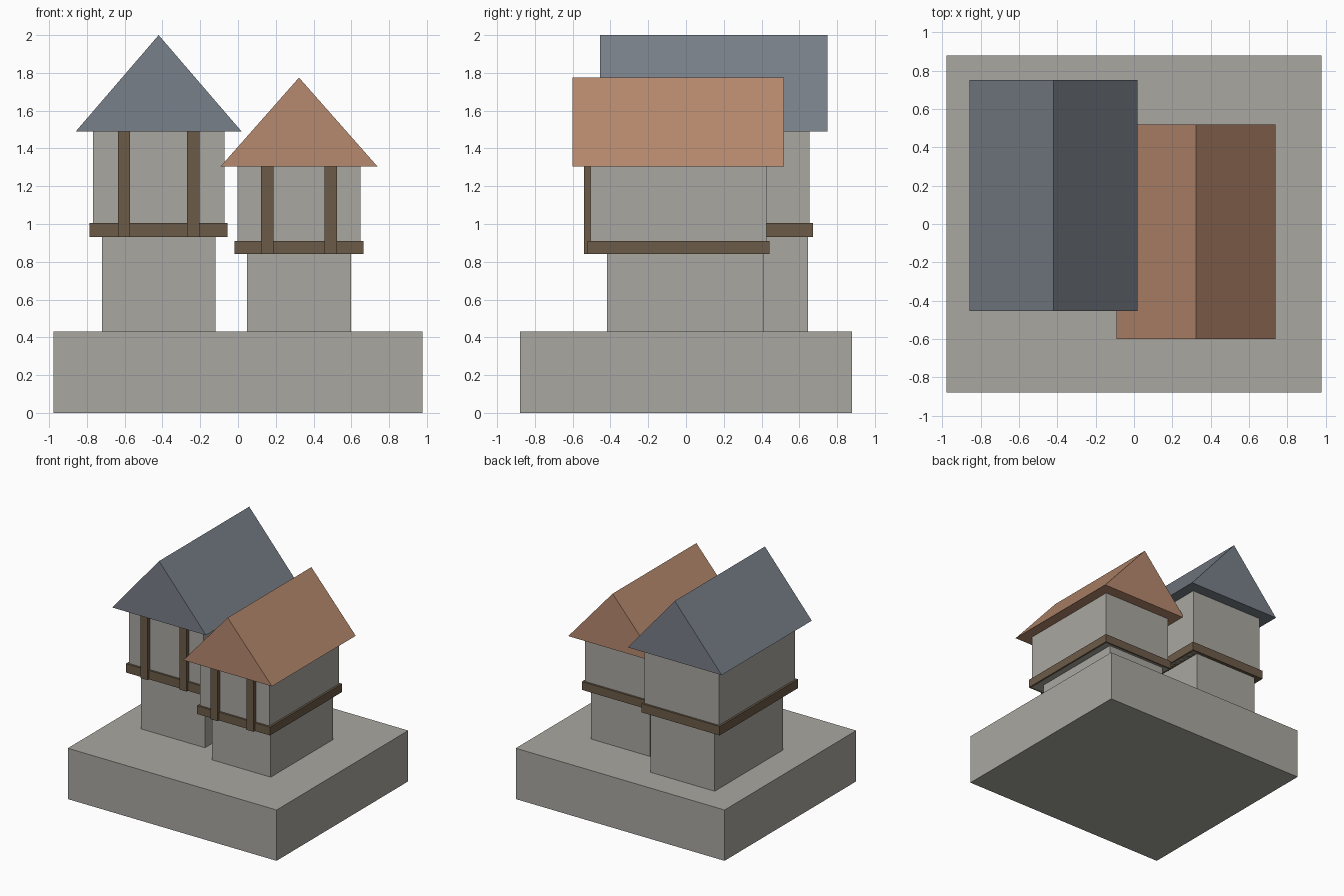
import bpy, bmesh

if "Cube" in bpy.data.objects:
    bpy.data.objects.remove(bpy.data.objects["Cube"])


def material(name, rgb):
    m = bpy.data.materials.new(name)
    m.diffuse_color = (*rgb, 1)
    m.use_nodes = True
    m.node_tree.nodes["Principled BSDF"].inputs["Base Color"].default_value = m.diffuse_color
    return m


STONE = material("stone", (0.40, 0.39, 0.355))
TIMBER = material("timber", (0.15, 0.105, 0.065))
SLATE = material("slate", (0.19, 0.215, 0.25))
TERRACOTTA = material("terracotta", (0.47, 0.25, 0.155))


def prism(name, outline, y0, y1, mat):
    """Extrude an x-z outline from y0 to y1."""
    bm = bmesh.new()
    face = bm.faces.new([bm.verts.new((x, y0, z)) for x, z in outline])
    ext = bmesh.ops.extrude_face_region(bm, geom=[face])
    verts = [v for v in ext["geom"] if isinstance(v, bmesh.types.BMVert)]
    bmesh.ops.translate(bm, verts=verts, vec=(0, y1 - y0, 0))
    bmesh.ops.recalc_face_normals(bm, faces=bm.faces)
    mesh = bpy.data.meshes.new(name)
    bm.to_mesh(mesh)
    bm.free()
    mesh.materials.append(mat)
    obj = bpy.data.objects.new(name, mesh)
    bpy.context.collection.objects.link(obj)


def box(name, cx, half, y0, y1, z0, z1, mat):
    prism(name, [(cx - half, z0), (cx + half, z0), (cx + half, z1), (cx - half, z1)],
          y0, y1, mat)


def house(tag, cx, lower, upper, eave, post_x, z, roof_mat):
    """lower/upper: (half width, front, back); z: ground, beam, floor, eave, ridge."""
    ground, beam, floor, eaves, ridge = z
    hw, front, back = upper
    # walls: narrow ground floor, jettied upper floor
    box(tag + "_lower_wall", cx, *lower, ground, beam, STONE)
    box(tag + "_upper_wall", cx, hw, front, back, beam, eaves, STONE)
    # timber band round the jetty and the front posts
    box(tag + "_jetty_beam", cx, hw + 0.017, front - 0.017, back + 0.017, beam, floor, TIMBER)
    for side, name in ((-1, "_left_post"), (1, "_right_post")):
        box(tag + name, cx + side * post_x, 0.032, front - 0.035, front + 0.01,
            beam, eaves, TIMBER)
    # gabled roof
    prism(tag + "_roof", [(cx - hw - eave, eaves), (cx + hw + eave, eaves), (cx, ridge)],
          front - 0.095, back + 0.095, roof_mat)


# plinth
box("plinth", 0, 0.977, -0.88, 0.88, 0, 0.43, STONE)

house("tall_house", -0.42, (0.30, -0.27, 0.645), (0.348, -0.36, 0.655), 0.091, 0.183,
      (0.43, 0.93, 1.005, 1.49, 2.0), SLATE)
house("short_house", 0.323, (0.276, -0.418, 0.412), (0.325, -0.505, 0.425), 0.09, 0.168,
      (0.43, 0.84, 0.91, 1.305, 1.775), TERRACOTTA)
